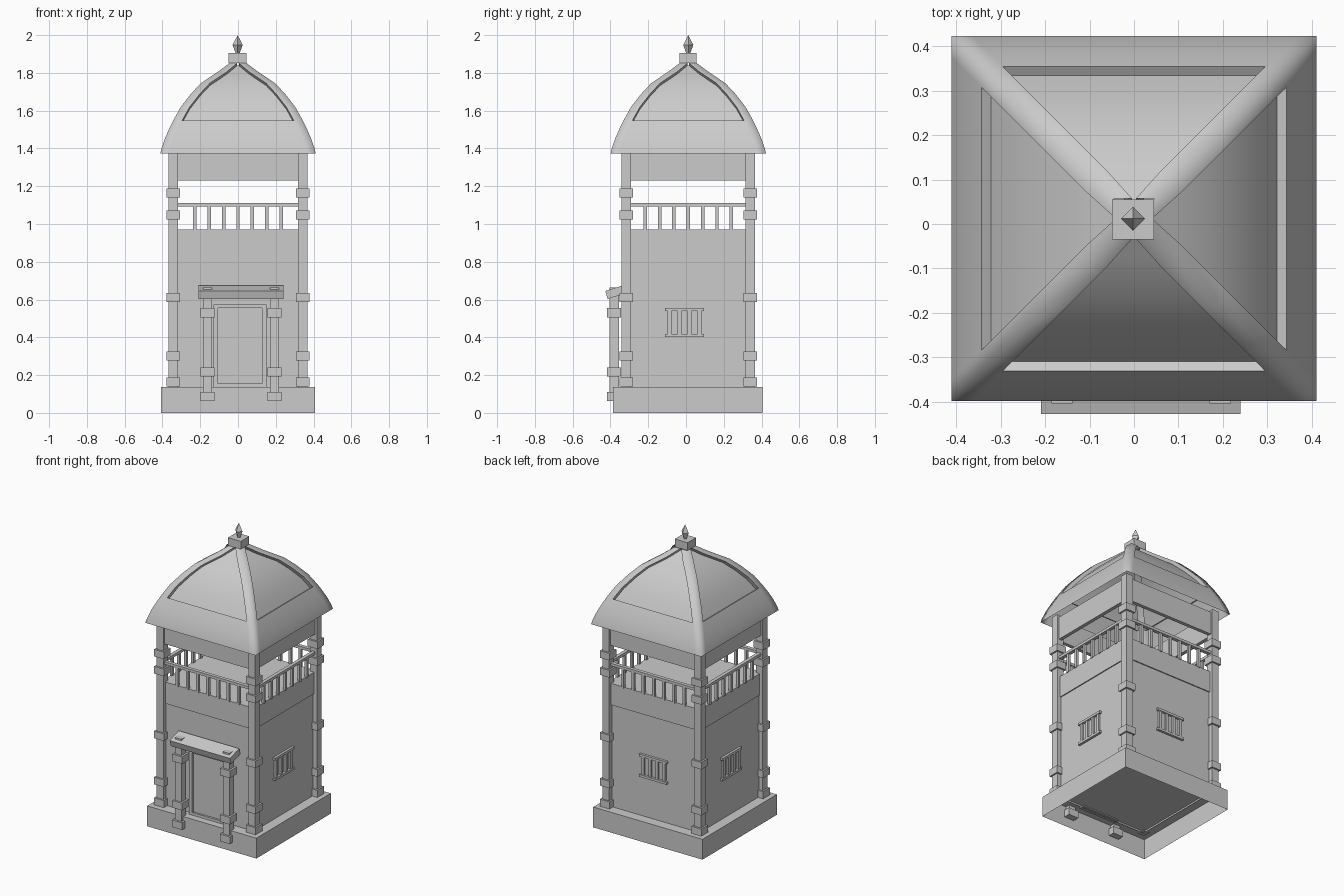
import bpy, bmesh
from math import pi, cos, sin
from mathutils import Matrix, Vector

if "Cube" in bpy.data.objects:
    bpy.data.objects.remove(bpy.data.objects["Cube"])

CY = 0.012                      # tower centre in y
HX, HY = 0.342, 0.329           # corner post centres


def finish(name, bm, normals=True):
    if normals:
        bmesh.ops.recalc_face_normals(bm, faces=bm.faces)
    me = bpy.data.meshes.new(name)
    bm.to_mesh(me)
    bm.free()
    ob = bpy.data.objects.new(name, me)
    bpy.context.collection.objects.link(ob)
    return ob


def add_box(bm, x0, x1, y0, y1, z0, z1, m=Matrix(), open_bottom=False):
    c = Vector(((x0 + x1) / 2, (y0 + y1) / 2, (z0 + z1) / 2))
    s = Matrix.Diagonal((x1 - x0, y1 - y0, z1 - z0, 1))
    r = bmesh.ops.create_cube(bm, size=1, matrix=m @ Matrix.Translation(c) @ s)
    if open_bottom:
        faces = {f for v in r['verts'] for f in v.link_faces}
        low = min(faces, key=lambda f: f.calc_center_median().z)
        bmesh.ops.delete(bm, geom=[low], context='FACES_ONLY')


def boxes(name, items, m=Matrix(), open_bottom=False):
    bm = bmesh.new()
    for b in items:
        add_box(bm, *b, m=m, open_bottom=open_bottom)
    return finish(name, bm, not open_bottom)


def post(name, x, y, z0, z1, collars, w=0.025, cw=0.036):
    items = [(x - w, x + w, y - w, y + w, z0, z1)]
    items += [(x - cw, x + cw, y - cw, y + cw, z - .024, z + .024) for z in collars]
    boxes(name, items)


# Hollow plinth, walls, upper band with deck
boxes("plinth", [(-.407, .407, CY - .398, CY + .394, 0, .137)], open_bottom=True)
boxes("tower_walls", [(-.338, .338, CY - .325, CY + .325, .125, .83)], open_bottom=True)
boxes("deck_band", [(-.345, .345, CY - .332, CY + .332, .825, .97)])

# Corner posts with collars
for i, (sx, sy) in enumerate([(-1, -1), (1, -1), (1, 1), (-1, 1)]):
    post(f"corner_post_{i}", sx * HX, CY + sy * HY, .13, 1.40,
         (.163, .302, .612, 1.048, 1.163))

# Four sides: railing, header beam; windows on all but the front
for i in range(4):
    side = ("front", "right", "back", "left")[i]
    m = Matrix.Translation((0, CY, 0)) @ Matrix.Rotation(i * pi / 2, 4, 'Z')
    d, half = (HY, HX) if i % 2 == 0 else (HX, HY)
    rail = [(-half, half, -d - .012, -d + .012, 1.092, 1.11)]
    rail += [(k * .076 - .009, k * .076 + .009, -d - .009, -d + .009, .965, 1.095)
             for k in range(-3, 4)]
    boxes(f"{side}_railing", rail, m)
    boxes(f"{side}_header", [(-half, half, -d - .012, -d + .012, 1.23, 1.385)], m)
    if i:
        o = -.02 if i == 1 else 0
        w = d - .004
        win = [(o - .103, o + .103, -w - .016, -w + .01, z, z + .016) for z in (.402, .54)]
        win += [(o + k * .053 - .01, o + k * .053 + .01, -w - .012, -w + .01, .405, .55)
                for k in (-1.5, -.5, .5, 1.5)]
        boxes(f"{side}_window", win, m)

# Door with frame
boxes("door", [(-.105, .127, -.325, -.30, .155, .56)])
boxes("door_frame", [(-.13, -.105, -.338, -.30, .13, .575), (.127, .15, -.338, -.30, .13, .575),
                     (-.105, .127, -.338, -.30, .555, .575), (-.105, .127, -.338, -.30, .13, .155)])

# Porch posts and tilted canopy
for n, x in (("left", -.162), ("right", .194)):
    post(f"porch_post_{n}", x, -.38, .065, .664, (.086, .217, .53), .024, .037)
tilt = Matrix.Translation((.015, -.377, .638)) @ Matrix.Rotation(.3, 4, 'X')
boxes("porch_canopy", [(-.225, .225, -.046, .055, -.022, .022)], tilt)


# Domed roof: eave band and corner ribs around recessed panels
def grid(bm, rows, smooth=True):
    vs = [[bm.verts.new(p) for p in row] for row in rows]
    for a, b in zip(vs, vs[1:]):
        for j in range(len(a) - 1):
            bm.faces.new((a[j], a[j + 1], b[j + 1], b[j])).smooth = smooth


band = [(.411, 1.374), (.405, 1.40), (.386, 1.455), (.364, 1.505), (.343, 1.548)]
upper = [(.343, 1.548), (.303, 1.62), (.25, 1.688), (.197, 1.745), (.105, 1.807), (.045, 1.852)]
RIB, DEPTH = .047, .026


def turned(rows, i):
    c, s = round(cos(i * pi / 2)), round(sin(i * pi / 2))
    return [[(c * x - s * y, CY + s * x + c * y, z) for x, y, z in row] for row in rows]


def inner(r):
    return max(r - RIB, .004)


bm = bmesh.new()
for i in range(4):
    grid(bm, turned([[(x, -r, z) for x in (-r, -inner(r), inner(r), r)] for r, z in band], i))
    grid(bm, turned([[(inner(r), -r, z), (r, -r, z), (r, -inner(r), z)] for r, z in upper], i))
bmesh.ops.remove_doubles(bm, verts=bm.verts, dist=.0005)
for i in range(4):
    pan = [(inner(r), r, r - DEPTH * .8, z - DEPTH * .5) for r, z in upper]
    grid(bm, turned([[(-a, -q, h), (a, -q, h)] for a, r, q, h in pan], i))
    for s in (-1, 1):
        wall = [[(s * a, -r, z), (s * a, -q, h)]
                for (a, r, q, h), (_, z) in zip(pan, upper)]
        grid(bm, turned(wall[::1], i), False)
    a, r, q, h = pan[0]
    grid(bm, turned([[(-a, -r, 1.548), (a, -r, 1.548)], [(-a, -q, h), (a, -q, h)]], i), False)
finish("domed_roof", bm, False)

# Finial block and four-sided spike
boxes("finial_block", [(-.05, .045, CY - .047, CY + .043, 1.852, 1.905)])
bm = bmesh.new()
prof = [(.009, 1.90), (.027, 1.948), (.0, 2.0)]
rings = [[bm.verts.new((r * cos(k * pi / 2) - .002, CY + r * sin(k * pi / 2), z)) for k in range(4)]
         for r, z in prof]
for a, b in zip(rings, rings[1:]):
    for k in range(4):
        n = (k + 1) % 4
        bm.faces.new((a[k], a[n], b[n], b[k]))
bmesh.ops.remove_doubles(bm, verts=bm.verts, dist=.0001)
finish("finial_spike", bm)
